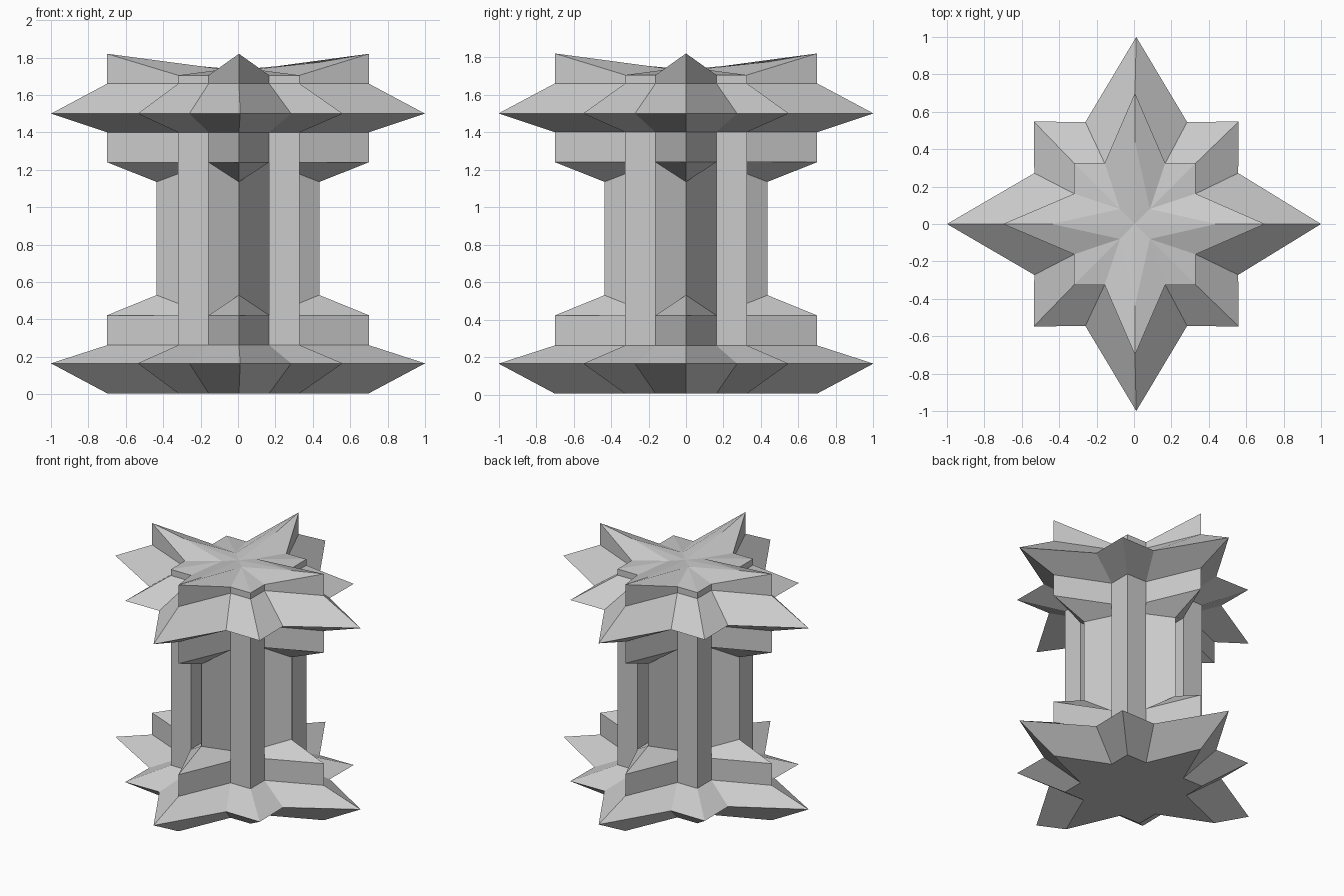
import bpy, bmesh
from mathutils import Matrix

if "Cube" in bpy.data.objects:
    bpy.data.objects.remove(bpy.data.objects["Cube"])


def star(tip, out, inn, corner, tip_z, z, dx=0.0, corner_z=None):
    """16-point ring: 4 long tips, 4 square corners, 8 notches."""
    cz = z if corner_z is None else corner_z
    quarter = [(tip, 0, tip_z), (out, inn, z), (corner, corner, cz), (inn, out, z)]
    pts = []
    for k in range(4):
        for i, (x, y, h) in enumerate(quarter):
            for _ in range(k):
                x, y = -y, x
            on_x_tip = i == 0 and k % 2 == 0
            pts.append((x + (0 if on_x_tip else dx), y, h))
    return pts


def small(z, tip_z=None):
    return star(0.70, 0.325, 0.162, 0.325, z if tip_z is None else tip_z, z, 0.005)


def big(z):
    return star(1.0, 0.545, 0.272, 0.548, z, z, 0.012)


def core(tip_z, z):
    return star(0.435, 0.162, 0.162, 0.162, tip_z, z, 0.005)


def loft(name, rings, cap_bottom=False, centre_z=None):
    bm = bmesh.new()
    loops = [[bm.verts.new(p) for p in r] for r in rings]
    for a, b in zip(loops, loops[1:]):
        for i in range(16):
            j = (i + 1) % 16
            bm.faces.new((a[i], a[j], b[j], b[i]))
    if cap_bottom:
        bm.faces.new(loops[0][::-1])
    if centre_z is not None:
        c = bm.verts.new((0.005, 0, centre_z))
        for i in range(16):
            bm.faces.new((loops[-1][i], loops[-1][(i + 1) % 16], c))
    bmesh.ops.remove_doubles(bm, verts=bm.verts, dist=0.0005)
    bmesh.ops.recalc_face_normals(bm, faces=bm.faces)
    me = bpy.data.meshes.new(name)
    bm.to_mesh(me)
    bm.free()
    ob = bpy.data.objects.new(name, me)
    bpy.context.collection.objects.link(ob)
    return ob


# whole lofted pillar: flared base, narrow shaft, flared crown with dished top
loft("star_pillar", [
    small(0.005), big(0.165), small(0.262), small(0.422),
    core(0.53, 0.422), core(1.135, 1.24),
    small(1.24), small(1.40), big(1.50), small(1.66),
    small(1.705, 1.82),
    star(0.44, 0.08, 0.08, 0.08, 1.775, 1.737, 0.005),
], cap_bottom=True, centre_z=1.735)

# four square corner columns
for sx, sy, label in ((1, 1, "back_right"), (-1, 1, "back_left"),
                      (-1, -1, "front_left"), (1, -1, "front_right")):
    bm = bmesh.new()
    bmesh.ops.create_cube(bm, size=1, matrix=Matrix.Translation(
        (sx * 0.2435 + 0.005, sy * 0.2435, 0.831)) @ Matrix.Diagonal((0.163, 0.163, 1.138, 1)))
    # only the side walls are exposed
    bmesh.ops.delete(bm, geom=[f for f in bm.faces if abs(f.normal.z) > 0.5], context='FACES')
    me = bpy.data.meshes.new("column_" + label)
    bm.to_mesh(me)
    bm.free()
    bpy.context.collection.objects.link(bpy.data.objects.new("column_" + label, me))
